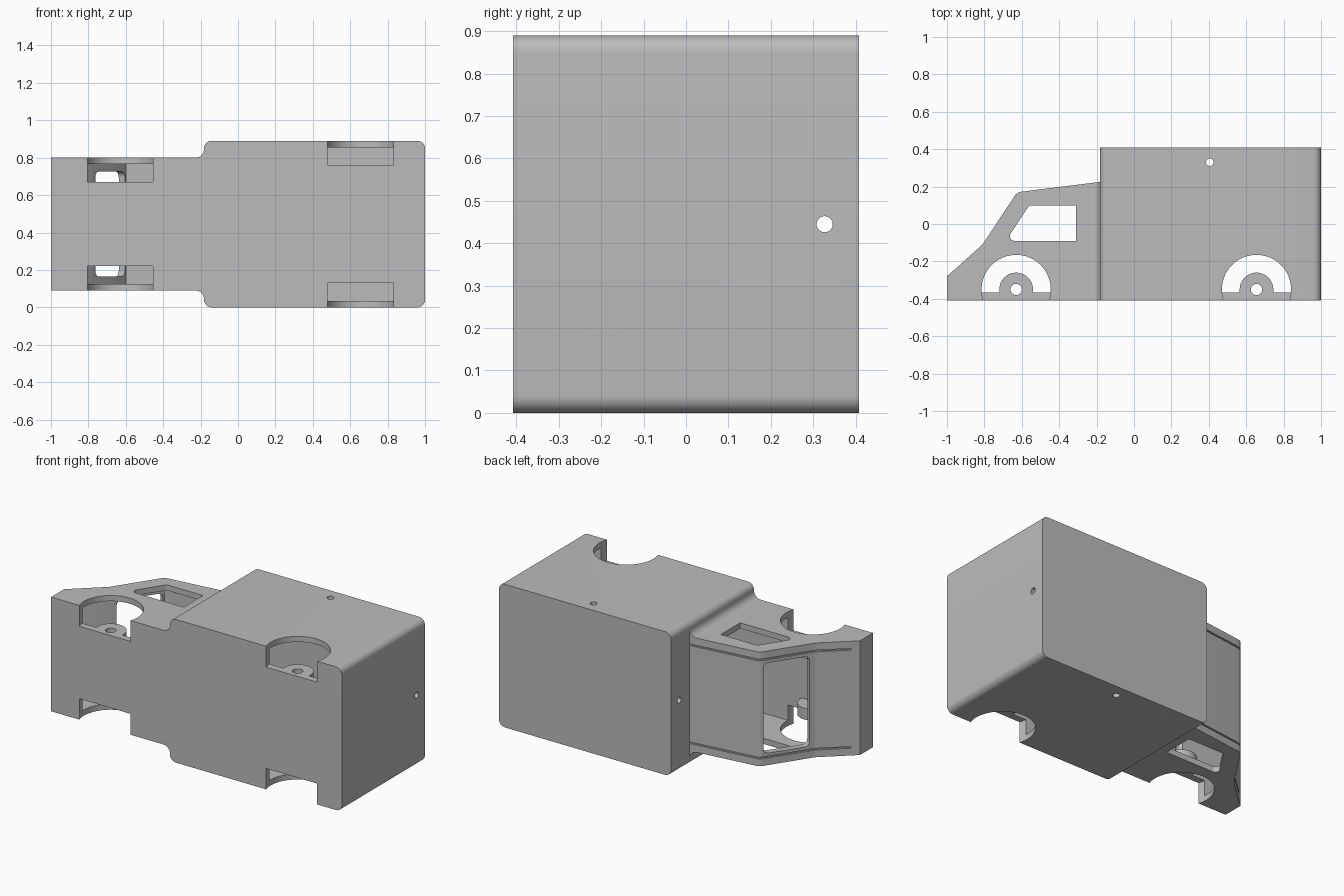
import bpy, bmesh, math
from mathutils import Matrix, Vector

if "Cube" in bpy.data.objects:
    bpy.data.objects.remove(bpy.data.objects["Cube"])

grey = bpy.data.materials.new("plain_grey")
grey.diffuse_color = (0.5, 0.5, 0.5, 1)
grey.use_nodes = True
grey.node_tree.nodes["Principled BSDF"].inputs["Base Color"].default_value = grey.diffuse_color

XY = Matrix.Identity(4)                                   # profile in x,y, extruded along z
XZ = Matrix(((1, 0, 0, 0), (0, 0, 1, 0), (0, 1, 0, 0), (0, 0, 0, 1)))  # x,z along y
YZ = Matrix(((0, 0, 1, 0), (1, 0, 0, 0), (0, 1, 0, 0), (0, 0, 0, 1)))  # y,z along x
MID = 0.445                                               # middle of the width


def fillet(pts, steps=8):
    """Round each corner given as (x, y, radius)."""
    out = []
    for i, p in enumerate(pts):
        c, r = Vector(p[:2]), (p[2] if len(p) > 2 else 0)
        if not r:
            out.append(c)
            continue
        a = (Vector(pts[i - 1][:2]) - c).normalized()
        b = (Vector(pts[(i + 1) % len(pts)][:2]) - c).normalized()
        half = a.angle(b) / 2
        mid = c + (a + b).normalized() * r / math.sin(half)
        s = c + a * r / math.tan(half) - mid
        e = c + b * r / math.tan(half) - mid
        ang = s.angle(e)
        for k in range(steps + 1):
            t = k / steps
            out.append(mid + (s * math.sin((1 - t) * ang) + e * math.sin(t * ang)) / math.sin(ang))
    return out


def circle(x, y, r, n=48):
    return [(x + r * math.cos(i * math.tau / n), y + r * math.sin(i * math.tau / n)) for i in range(n)]


def prism(name, pts, lo, hi, m=XY):
    bm = bmesh.new()
    low = [bm.verts.new(m @ Vector((p[0], p[1], lo))) for p in pts]
    high = [bm.verts.new(m @ Vector((p[0], p[1], hi))) for p in pts]
    bm.faces.new(low)
    bm.faces.new(high)
    for i in range(len(pts)):
        j = (i + 1) % len(pts)
        bm.faces.new((low[i], low[j], high[j], high[i]))
    bmesh.ops.recalc_face_normals(bm, faces=bm.faces)
    me = bpy.data.meshes.new(name)
    bm.to_mesh(me)
    bm.free()
    me.materials.append(grey)
    ob = bpy.data.objects.new(name, me)
    bpy.context.collection.objects.link(ob)
    return ob


def combine(ob, tool, op='DIFFERENCE'):
    mod = ob.modifiers.new("cut", 'BOOLEAN')
    mod.operation, mod.object, mod.solver = op, tool, 'EXACT'
    bpy.context.view_layer.objects.active = ob
    bpy.ops.object.modifier_apply(modifier=mod.name)
    bpy.data.objects.remove(tool)


# outer shell: plan outline crossed with side outline
plan = fillet([(-1, 0.09), (-0.182, 0.09, 0.045), (-0.182, 0, 0.04), (1, 0, 0.04),
               (1, 0.89, 0.04), (-0.182, 0.89, 0.04), (-0.182, 0.80, 0.045), (-1, 0.80)])
side = fillet([(-1, -0.408), (-1, -0.28), (-0.81, -0.11, 0.06), (-0.625, 0.17, 0.05),
               (-0.182, 0.225), (-0.182, 0.408), (1.1, 0.408), (1.1, -0.408)])
body = prism("truck_body", plan, -0.408, 0.408, XZ)
side[0].y = side[-1].y = -0.5
for p in side:
    if p.x < -0.999:
        p.x = -1.1 if p.y < -0.4 else p.x
side[0] = Vector((-1.0, -0.5))
side = [Vector((p.x, 0.5)) if p.y > 0.4 else p for p in side]
combine(body, prism("side_outline", side, -0.1, 1), 'INTERSECT')

# hollow inside of cab and cargo box
cavity = prism("cavity", [(-0.965, 0.125), (-0.145, 0.125), (-0.145, 0.035), (0.965, 0.035),
                          (0.965, 0.855), (-0.145, 0.855), (-0.145, 0.765), (-0.965, 0.765)],
               -0.365, 0.373, XZ)
combine(cavity, prism("cavity_side", [(-1.1, -0.5), (-0.965, -0.5), (-0.965, -0.295), (-0.785, -0.135),
                                      (-0.6, 0.137), (-0.145, 0.192), (-0.145, 0.5), (1.1, 0.5),
                                      (1.1, -0.5)][1:], -0.1, 1), 'INTERSECT')
combine(body, cavity)

# side windows
window = fillet([(-0.31, -0.09), (-0.31, 0.10), (-0.56, 0.10, 0.03), (-0.685, -0.09, 0.025)])
combine(body, prism("side_windows", window, -0.1, 1))

# windscreen opening, cut square to the sloping pane
low, high = Vector((-0.81, -0.11, MID)), Vector((-0.625, 0.17, MID))
u = (high - low).normalized()
n = Vector((-u.y, u.x, 0))
frame = Matrix((u, (0, 0, 1), n)).transposed().to_4x4()
frame.translation = (low + high) / 2
pane = fillet([(-0.135, -0.28, 0.03), (0.145, -0.28, 0.03), (0.145, 0.28, 0.03), (-0.135, 0.28, 0.03)])
combine(body, prism("windscreen", pane, -0.08, 0.08, frame))

# thin grooves along bonnet, windscreen and roof
line = [Vector(p) for p in ((-0.965, -0.249), (-0.81, -0.11), (-0.622, 0.172), (-0.185, 0.225))]
strip = [p + Vector((-0.01, 0.04)) for p in line] + [p + Vector((0.006, -0.010)) for p in reversed(line)]
for z in (0.14, 0.75):
    combine(body, prism("groove", strip, z - 0.005, z + 0.005))

# wheel arches with axle bosses
for x, inset in ((-0.63, 0.09), (0.655, 0.0)):
    z_in = inset + 0.13
    for a, b in ((-0.1, z_in), (0.89 - z_in, 1)):
        combine(body, prism("wheel_arch", circle(x, -0.35, 0.185, 64), a, b))
    boss = [(x + 0.09 * math.cos(t * math.pi / 24), -0.35 + 0.09 * math.sin(t * math.pi / 24)) for t in range(25)]
    boss = [(x + 0.09, -0.385)] + boss + [(x - 0.09, -0.385)]
    for a, b in ((z_in, z_in + 0.07), (0.82 - z_in, 0.89 - z_in)):
        combine(body, prism("axle_boss", boss, a, b), 'UNION')
    combine(body, prism("axle_hole", circle(x, -0.35, 0.03, 32), -0.1, 1))

# cord holes across and along the cargo box
combine(body, prism("cross_hole", circle(0.405, 0.33, 0.02, 32), -0.1, 1))
combine(body, prism("long_hole", circle(0.327, MID, 0.019, 32), -0.4, 1.1, YZ))

bpy.ops.object.select_all(action='DESELECT')
body.select_set(True)
bpy.context.view_layer.objects.active = body
bpy.ops.object.shade_smooth_by_angle(angle=math.radians(25))
